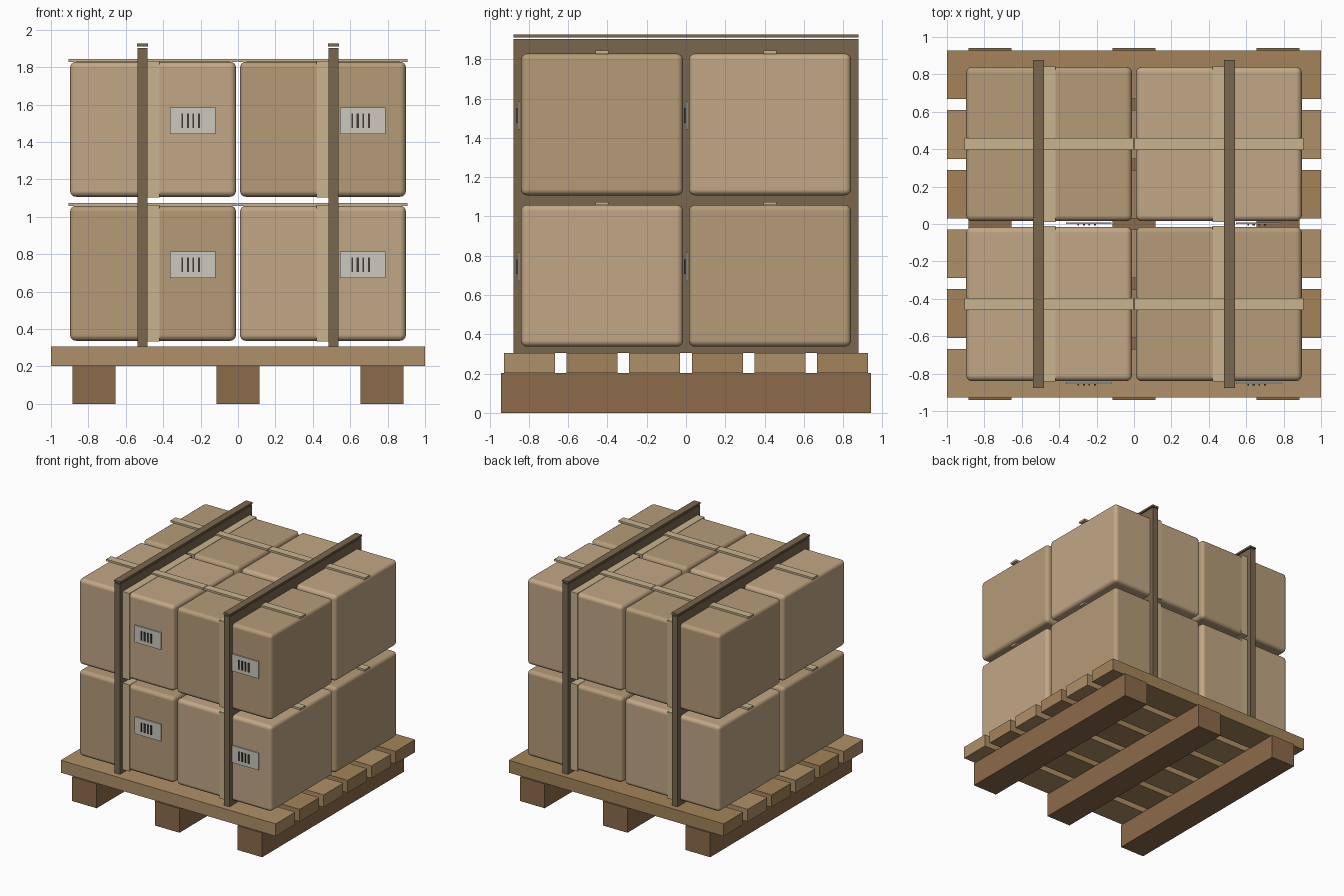
import bpy
import bmesh
from mathutils import Matrix

cube = bpy.data.objects.get("Cube")
if cube:
    bpy.data.objects.remove(cube, do_unlink=True)


def material(name, r, g, b):
    mat = bpy.data.materials.new(name)
    mat.use_nodes = True
    mat.diffuse_color = (r, g, b, 1)
    shader = next(n for n in mat.node_tree.nodes if n.type == "BSDF_PRINCIPLED")
    shader.inputs["Base Color"].default_value = (r, g, b, 1)
    shader.inputs["Roughness"].default_value = 0.8
    return mat


def block(name, center, size, mat, bevel=0):
    """Box of the given size, optionally with rounded edges."""
    mesh = bpy.data.meshes.new(name)
    bm = bmesh.new()
    bmesh.ops.create_cube(bm, size=1, matrix=Matrix.Diagonal((*size, 1)))
    bm.to_mesh(mesh)
    bm.free()
    mesh.materials.append(mat)
    obj = bpy.data.objects.new(name, mesh)
    obj.location = center
    bpy.context.collection.objects.link(obj)
    if bevel:
        mod = obj.modifiers.new("rounded_edges", "BEVEL")
        mod.width = bevel
        mod.segments = 4
        mod.harden_normals = True
        mesh.shade_smooth()
    return obj


runner_wood = material("runner_wood", 0.263, 0.147, 0.069)
slat_woods = [material("slat_wood_light", 0.43, 0.28, 0.14),
              material("slat_wood_dark", 0.37, 0.23, 0.10)]
cardboards = [material("cardboard_dark", 0.46, 0.33, 0.19),
              material("cardboard_light", 0.54, 0.386, 0.238)]
tape = material("tape", 0.58, 0.456, 0.275)
strap = material("strap", 0.195, 0.136, 0.078)
paper = material("label_paper", 0.60, 0.58, 0.515)
ink = material("label_ink", 0.05, 0.045, 0.03)

# Pallet: three runners under six slats
for side, x in (("right", -0.77), ("middle", 0), ("left", 0.77)):
    block(f"pallet_runner_{side}", (x, 0, 0.102), (0.23, 1.884, 0.204), runner_wood)
for i in range(6):
    y = (i - 2.5) * 0.319
    block(f"pallet_slat_{i + 1}", (0, y, 0.254), (2, 0.26, 0.104), slat_woods[i % 2])

# Cartons: two by two by two, alternating in shade
WIDTH, DEPTH, HEIGHT = 0.887, 0.825, 0.722


def carton(name, x, y, z, cardboard):
    block(name, (x, y, z), (WIDTH, DEPTH, HEIGHT), cardboard, bevel=0.032)
    block(f"{name}_tape_band", (x, y, z), (0.07, DEPTH + 0.006, HEIGHT + 0.006), tape)
    block(f"{name}_top_tape", (x, y, z + HEIGHT / 2 + 0.007), (0.902, 0.065, 0.016), tape)
    front = y - DEPTH / 2
    label_x, label_z = x + 0.213, z + 0.046
    block(f"{name}_label", (label_x, front - 0.011, label_z), (0.244, 0.01, 0.143), paper)
    for bar in range(4):
        bar_x = label_x - 0.057 + bar * 0.03
        bar_width = 0.008 + 0.004 * (bar % 2)
        block(f"{name}_label_bar_{bar + 1}", (bar_x, front - 0.02, label_z),
              (bar_width, 0.008, 0.076), ink)


for k, level in enumerate(("lower", "upper")):
    for j, row in enumerate(("front", "back")):
        for i, side in enumerate(("right", "left")):
            carton(f"carton_{level}_{row}_{side}",
                   (i - 0.5) * 0.908, (j - 0.5) * 0.855, 0.698 + k * 0.77,
                   cardboards[(i + j + k) % 2])

# Straps running front to back, each with a thin cap on top
for side, x in (("right", -0.51), ("left", 0.51)):
    block(f"strap_{side}", (x, 0, 1.103), (0.053, 1.755, 1.598), strap)
    block(f"strap_cap_{side}", (x, 0, 1.918), (0.06, 1.755, 0.016), strap)
